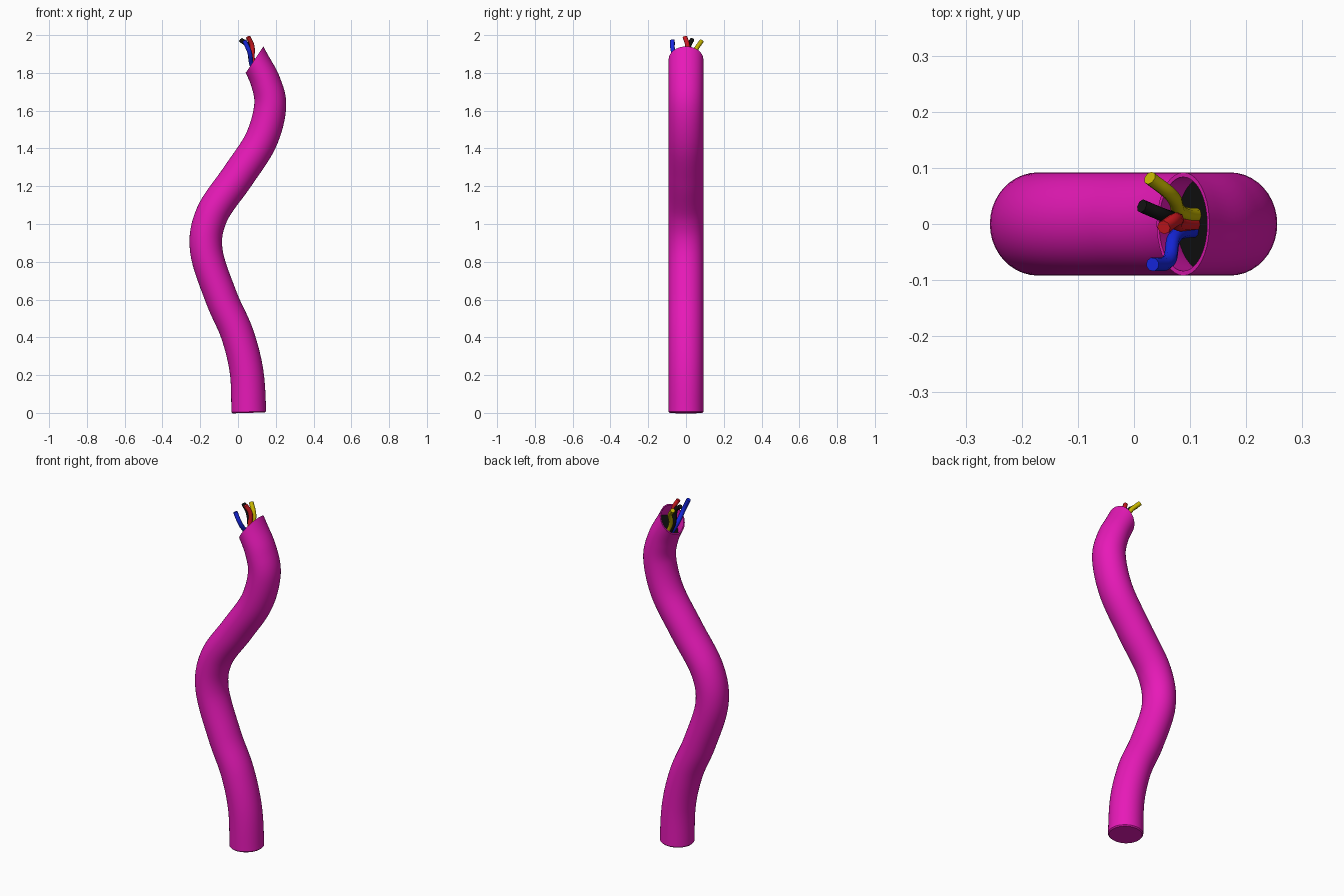
import bpy, bmesh, math
from mathutils import Vector

if "Cube" in bpy.data.objects:
    bpy.data.objects.remove(bpy.data.objects["Cube"])


def material(name, rgb):
    m = bpy.data.materials.new(name)
    m.diffuse_color = (*rgb, 1)
    m.use_nodes = True
    m.node_tree.nodes["Principled BSDF"].inputs["Base Color"].default_value = m.diffuse_color
    return m


PINK = material("pink", (0.80, 0.01, 0.48))
BLACK = material("black", (0.006, 0.006, 0.006))
RED = material("red", (0.65, 0.01, 0.015))
BLUE = material("blue", (0.008, 0.02, 0.75))
YELLOW = material("yellow", (0.55, 0.45, 0.0))

# S-shaped centre line: x, z, half width in the bending plane
PATH = [Vector(p) for p in (
    (0.057, -0.2, 0.092), (0.057, 0.0, 0.092), (0.045, 0.22, 0.089),
    (-0.005, 0.42, 0.087), (-0.088, 0.61, 0.086), (-0.168, 0.86, 0.086),
    (-0.138, 1.05, 0.087), (-0.003, 1.25, 0.088), (0.12, 1.44, 0.087),
    (0.17, 1.62, 0.085), (0.147, 1.75, 0.079), (0.088, 1.87, 0.074),
    (0.01, 2.02, 0.072), (-0.07, 2.17, 0.072))]
DEPTH = 0.092
SIDES = 40
STEPS = 8
CUT_POINT = Vector((0.0875, 0, 1.87))
CUT_NORMAL = Vector((-0.143, 0, 0.096)).normalized()
PLUG_POINT = Vector((0.122, 0, 1.80))


def sample(i, t):
    a, b, c, d = PATH[i - 1:i + 3]
    p = 0.5 * (2 * b + (c - a) * t + (2 * a - 5 * b + 4 * c - d) * t * t
               + (3 * b - a - 3 * c + d) * t ** 3)
    v = 0.5 * ((c - a) + 2 * (2 * a - 5 * b + 4 * c - d) * t
               + 3 * (3 * b - a - 3 * c + d) * t * t)
    return p, Vector((v.x, v.y)).normalized()


def sweep(bm, scale, first, flip=False, foot=False):
    """Oval section swept along the centre line, returns its faces and first ring."""
    stations = [sample(i, s / STEPS) for i in range(first, len(PATH) - 2) for s in range(STEPS)]
    rings = []
    for p, tan in stations:
        rings.append([(p, tan, scale)])
    if foot:   # small rounded lip at the base
        p, tan = stations[0]
        q = p + Vector((0, 0.006, 0))
        rings[:1] = [[(p, tan, scale * 0.94)], [(q, tan, scale)]]
    loops = []
    for [(p, tan, s)] in rings:
        ring = []
        for k in range(SIDES):
            a = math.tau * k / SIDES
            u = math.cos(a) * p.z * s
            ring.append(bm.verts.new((p.x + tan.y * u, math.sin(a) * DEPTH * s, p.y - tan.x * u)))
        loops.append(ring)
    for r0, r1 in zip(loops, loops[1:]):
        for k in range(SIDES):
            j = (k + 1) % SIDES
            f = [r0[k], r0[j], r1[j], r1[k]]
            bm.faces.new(f[::-1] if flip else f)
    return loops[0]


def cut(bm, point):
    bmesh.ops.bisect_plane(bm, geom=bm.verts[:] + bm.edges[:] + bm.faces[:],
                           plane_co=point, plane_no=CUT_NORMAL, clear_outer=True)
    return [e for e in bm.edges if e.is_boundary
            and all(abs((v.co - point).dot(CUT_NORMAL)) < 1e-4 for v in e.verts)]


def finish(bm, name, mat):
    me = bpy.data.meshes.new(name)
    bm.to_mesh(me)
    bm.free()
    ob = bpy.data.objects.new(name, me)
    bpy.context.collection.objects.link(ob)
    me.materials.append(mat)
    bpy.ops.object.select_all(action='DESELECT')
    ob.select_set(True)
    bpy.context.view_layer.objects.active = ob
    bpy.ops.object.shade_smooth_by_angle(angle=math.radians(35))


# Cable jacket: outer skin, inner lining and slanted rim
bm = bmesh.new()
base = sweep(bm, 1.0, 1, foot=True)
bm.faces.new(base[::-1])
sweep(bm, 0.91, 9, flip=True)
bmesh.ops.bridge_loops(bm, edges=cut(bm, CUT_POINT))
finish(bm, "cable_jacket", PINK)

# Dark filling recessed below the cut end
bm = bmesh.new()
bottom = sweep(bm, 0.912, 9)
bm.faces.new(bottom[::-1])
bmesh.ops.holes_fill(bm, edges=cut(bm, PLUG_POINT), sides=0)
bmesh.ops.recalc_face_normals(bm, faces=bm.faces[:])
finish(bm, "cable_core", BLACK)


# Loose wires sticking out of the end
def wire(name, pts, mat):
    cu = bpy.data.curves.new(name, 'CURVE')
    cu.dimensions = '3D'
    cu.bevel_depth = 0.0125
    cu.bevel_resolution = 2
    cu.resolution_u = 5
    cu.use_fill_caps = True
    sp = cu.splines.new('BEZIER')
    sp.bezier_points.add(len(pts) - 1)
    for b, p in zip(sp.bezier_points, pts):
        b.co = p
        b.handle_left_type = b.handle_right_type = 'AUTO'
    cu.materials.append(mat)
    bpy.context.collection.objects.link(bpy.data.objects.new(name, cu))


wire("yellow_wire", [(0.125, 0.015, 1.76), (0.082, 0.022, 1.85),
                     (0.068, 0.05, 1.92), (0.028, 0.082, 1.968)], YELLOW)
wire("black_wire", [(0.12, 0.01, 1.76), (0.072, 0.012, 1.85),
                    (0.055, 0.015, 1.94), (0.014, 0.032, 1.975)], BLACK)
wire("red_wire", [(0.12, 0.0, 1.76), (0.078, 0.0, 1.86),
                  (0.074, 0.008, 1.945), (0.053, -0.006, 1.99)], RED)
wire("blue_wire", [(0.12, -0.01, 1.76), (0.075, -0.02, 1.835),
                   (0.061, -0.067, 1.91), (0.033, -0.072, 1.972)], BLUE)
